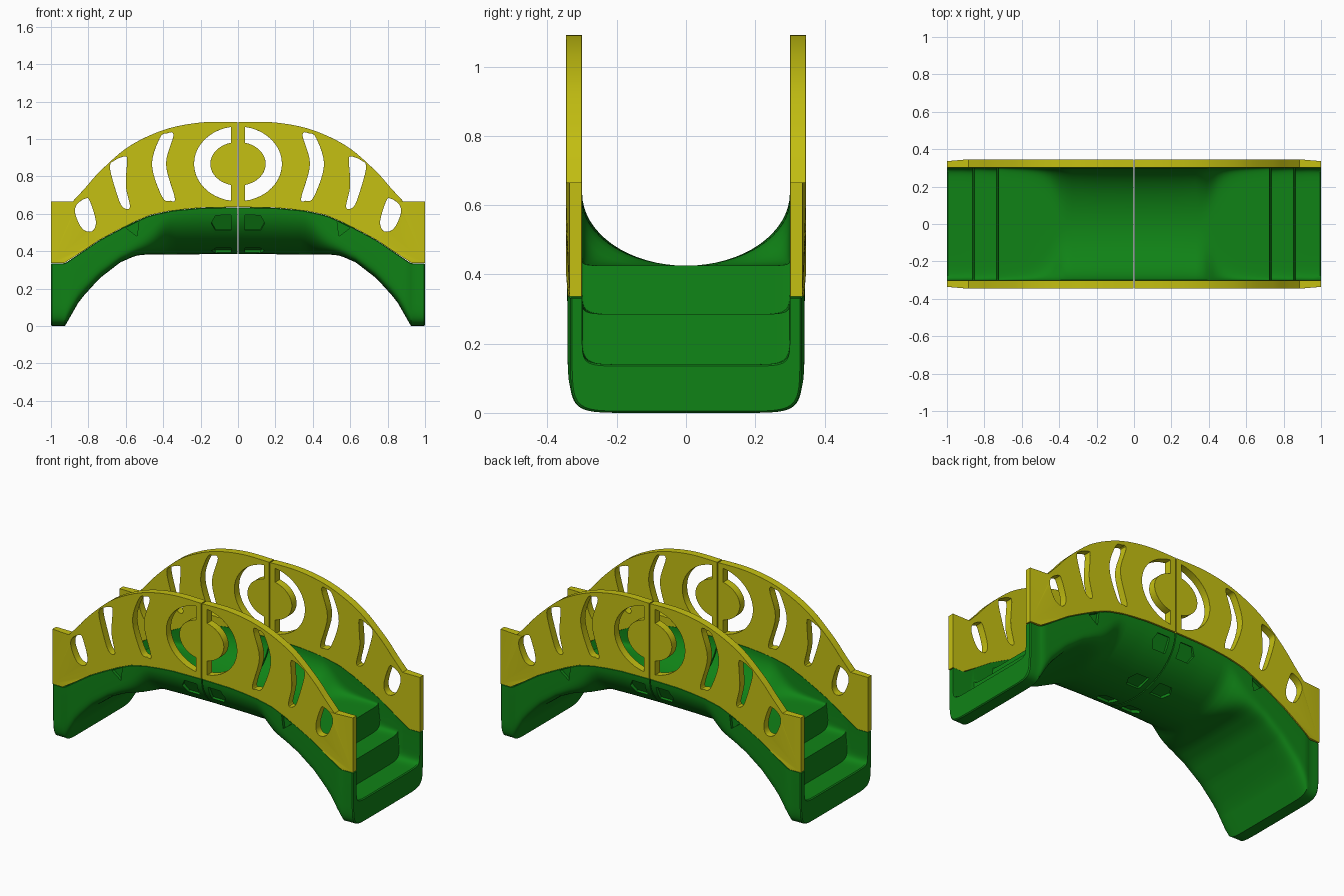
import bpy, bmesh, math
from mathutils import Matrix, Vector

if "Cube" in bpy.data.objects:
    bpy.data.objects.remove(bpy.data.objects["Cube"])


def material(name, col):
    m = bpy.data.materials.new(name)
    m.diffuse_color = (*col, 1)
    m.use_nodes = True
    m.node_tree.nodes["Principled BSDF"].inputs["Base Color"].default_value = m.diffuse_color
    return m


GREEN = material("green plastic", (0.005, 0.225, 0.008))
YELLOW = material("yellow plastic", (0.56, 0.53, 0.006))

# Profiles along x (half model): rim of the deck, underside centre line, panel top
RIM = [(0, .635), (.2, .632), (.35, .618), (.47, .592), (.58, .545), (.74, .46), (.91, .345), (.93, .335), (1, .335)]
UNDER = [(0, .385), (.5, .382), (.55, .375), (.63, .34), (.74, .255), (.845, .14), (.925, 0), (1, 0)]
ARCH = [(.885, .665), (.82, .735), (.74, .825), (.605, .945), (.47, 1.02), (.335, 1.066), (.175, 1.09), (.003, 1.09)]


def lerp(table, x):
    for (x0, z0), (x1, z1) in zip(table, table[1:]):
        if x <= x1:
            return z0 + (z1 - z0) * (x - x0) / (x1 - x0)
    return table[-1][1]


def ramp(x, a, b):
    t = min(max((x - a) / (b - a), 0), 1)
    return t * t * (3 - 2 * t)


def smooth_pts(pts, closed, n=5):
    """Catmull-Rom resampling of a few points"""
    out, c = [], len(pts)
    for i in range(c if closed else c - 1):
        g = lambda k: Vector(pts[k % c] if closed else pts[min(max(k, 0), c - 1)])
        p0, p1, p2, p3 = g(i - 1), g(i), g(i + 1), g(i + 2)
        for j in range(n):
            t = j / n
            out.append(0.5 * (2 * p1 + (p2 - p0) * t + (2 * p0 - 5 * p1 + 4 * p2 - p3) * t * t
                              + (3 * p1 - p0 - 3 * p2 + p3) * t ** 3))
    if not closed:
        out.append(Vector(pts[-1]))
    return [(p[0], p[1]) for p in out]


def trough(width, rim, low, n, count=32):
    """Super-ellipse trough, from half-pipe (n=2) to box (large n)"""
    pts = []
    for i in range(count + 1):
        a = math.pi * i / count
        c, s = math.cos(a), max(math.sin(a), 0)
        if i in (0, count):
            s = 0
        pts.append((-math.copysign(abs(c) ** (2 / n), c) * width, rim - (rim - low) * s ** (2 / n)))
    return pts


def finish(ob, mat, angle):
    ob.data.materials.clear()
    ob.data.materials.append(mat)
    bpy.ops.object.select_all(action='DESELECT')
    ob.select_set(True)
    bpy.context.view_layer.objects.active = ob
    bpy.ops.object.shade_smooth_by_angle(angle=math.radians(angle))


def new_object(name, bm):
    bmesh.ops.recalc_face_normals(bm, faces=bm.faces)
    me = bpy.data.meshes.new(name)
    bm.to_mesh(me)
    bm.free()
    ob = bpy.data.objects.new(name, me)
    bpy.context.collection.objects.link(ob)
    return ob


def add_prism(bm, pts, matrix, depth):
    """Prism of 2D points, centred in depth along local z"""
    rings = [[bm.verts.new(matrix @ Vector((u, v, d))) for u, v in pts] for d in (-depth, depth)]
    bm.faces.new(rings[0])
    bm.faces.new(rings[1])
    for i in range(len(pts)):
        j = (i + 1) % len(pts)
        bm.faces.new((rings[0][i], rings[0][j], rings[1][j], rings[1][i]))


def tread(x):
    return .425 if x < .73 else .285 if x < .86 else .14


# Deck half: half-pipe middle turning into three box steps
def deck(side, name):
    bm = bmesh.new()
    xs = [.003] + [.03 * i for i in range(1, 24)] + [.71, .724, .734, .76, .79, .82, .854, .864, .89,
                                                     .91, .925, .935, .96, .994, 1]
    rings = []
    for x in xs:
        rim, low = lerp(RIM, x), lerp(UNDER, x)
        w = .343 - .009 * ramp(x, .9, .94)
        e = .005 if x == 1 else 0
        top = trough(.3, rim - e, tread(x) - e, 2 + 10 * ramp(x, .36, .62))
        bot = trough(w - e, rim - .004, low + e, 2 + 8 * ramp(x, .36, .66))
        ring = top + [(w - .006, rim - e)] + bot[::-1] + [(-w + .006, rim - e)]
        rings.append([bm.verts.new((side * x, y, z)) for y, z in ring])
    for a, b in zip(rings, rings[1:]):
        for i in range(len(a)):
            j = (i + 1) % len(a)
            bm.faces.new((a[i], a[j], b[j], b[i]))
    bm.faces.new(rings[0])
    bm.faces.new(rings[-1])
    ob = new_object(name, bm)

    # Shallow hand-hold pockets in the underside
    cut = bmesh.new()
    hexa = [(-.055, 0), (-.032, .045), (.05, .045), (.05, -.045), (-.032, -.045)]
    for ys in (-1, 1):
        for sn in (.34, .93):
            cs = math.sqrt(1 - sn * sn)
            nrm = Vector((0, ys * cs / .343, -sn / .25)).normalized()
            xa = Vector((-side, 0, 0))
            m = Matrix((xa, nrm.cross(xa), nrm)).transposed().to_4x4()
            m.translation = Vector((side * .088, ys * .343 * cs, .635 - .25 * sn))
            add_prism(cut, hexa, m, .016)
        m = Matrix(((side, 0, 0, 0), (0, 0, 1, ys * .343), (0, 1, 0, 0), (0, 0, 0, 1)))
        add_prism(cut, [(.60, .525), (.53, .56), (.54, .48)], m, .018)
    cutter = new_object("pocket_cutter", cut)
    cutter.hide_render = True
    mod = ob.modifiers.new("pockets", 'BOOLEAN')
    mod.operation, mod.solver, mod.object = 'DIFFERENCE', 'EXACT', cutter
    bpy.context.view_layer.objects.active = ob
    bpy.ops.object.modifier_apply(modifier=mod.name)
    bpy.data.objects.remove(cutter)
    finish(ob, GREEN, 35)


# Openings in the side panels (half model)
def ellipse(rx, rz, a0, a1, n=20):
    return [(rx * math.cos(a0 + (a1 - a0) * i / n), .867 + rz * math.sin(a0 + (a1 - a0) * i / n)) for i in range(n + 1)]


ao, ai = math.acos(.037 / .235), math.acos(.037 / .148)
HOLES = [
    ellipse(.235, .2, -ao, ao) + ellipse(.148, .117, ai, -ai),
    smooth_pts([(.345, 1.02), (.385, .865), (.338, .685), (.362, .67), (.405, .69), (.46, .86), (.418, 1.005), (.38, 1.03)], True),
    smooth_pts([(.605, .907), (.66, .885), (.685, .85), (.655, .73), (.62, .64), (.578, .635), (.6, .75), (.593, .885)], True),
    smooth_pts([(.815, .682), (.862, .65), (.87, .60), (.832, .52), (.78, .507), (.76, .56), (.792, .668)], True, 4),
]


def panel(side, ys, name):
    rim = [(.003 + .0927 * i, lerp(RIM, .003 + .0927 * i) + .001) for i in range(11)]
    outline = rim + [(.934, .336), (1, .336), (1, .665)] + smooth_pts(ARCH, False)
    cu = bpy.data.curves.new(name, 'CURVE')
    cu.dimensions, cu.fill_mode = '2D', 'BOTH'
    for pts in [outline] + HOLES:
        sp = cu.splines.new('POLY')
        sp.points.add(len(pts) - 1)
        for p, (x, z) in zip(sp.points, pts):
            p.co = (side * x, z, 0, 1)
        sp.use_cyclic_u = True
    cu.extrude = .0225
    ob = bpy.data.objects.new(name, cu)
    bpy.context.collection.objects.link(ob)
    bpy.ops.object.select_all(action='DESELECT')
    ob.select_set(True)
    bpy.context.view_layer.objects.active = ob
    bpy.ops.object.convert(target='MESH')
    ob = bpy.context.object
    bm = bmesh.new()
    bm.from_mesh(ob.data)
    bmesh.ops.remove_doubles(bm, verts=bm.verts, dist=.0002)
    # Stand upright; the end post is set in a little on its outer face
    for v in bm.verts:
        x, z, d = v.co
        inset = .01 * ramp(abs(x), .925, .935) if d > 0 else 0
        v.co = (x, ys * (.3235 + d - inset), z)
    bmesh.ops.recalc_face_normals(bm, faces=bm.faces)
    bm.to_mesh(ob.data)
    bm.free()
    mod = ob.modifiers.new("soft edges", 'BEVEL')
    mod.width, mod.segments, mod.limit_method = .005, 2, 'ANGLE'
    mod.angle_limit = math.radians(50)
    finish(ob, YELLOW, 35)


for side, label in ((-1, "left"), (1, "right")):
    deck(side, label + "_deck_with_steps")
    for ys, face in ((-1, "front"), (1, "back")):
        panel(side, ys, f"{label}_{face}_railing")
